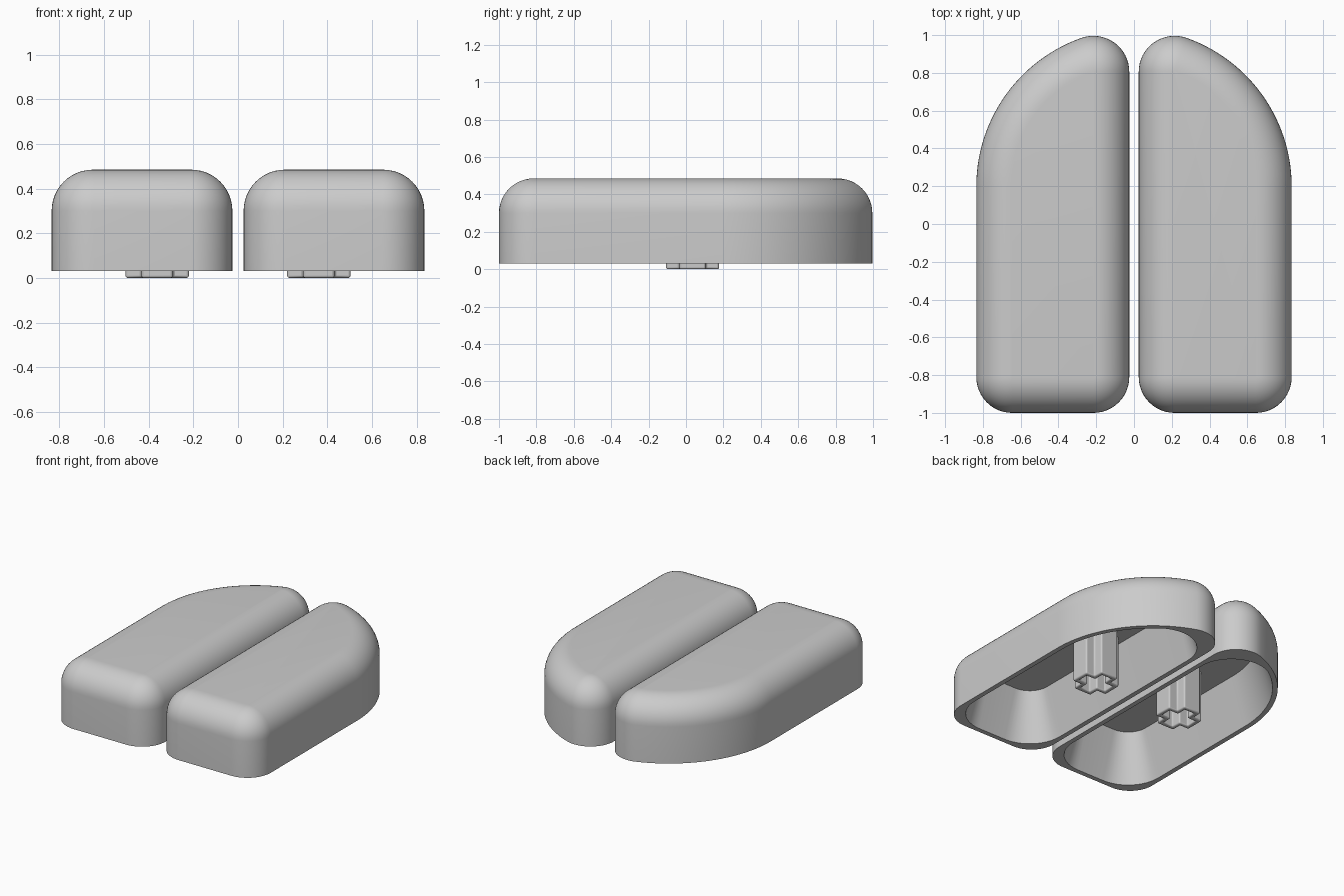
import bpy, bmesh
from math import pi, sin, cos, sqrt, atan2, radians

cube = bpy.data.objects.get("Cube")
if cube:
    bpy.data.objects.remove(cube)

grey = bpy.data.materials.new("plain grey")
grey.use_nodes = True
colour = (0.6, 0.6, 0.6, 1)
grey.diffuse_color = colour
grey.node_tree.nodes["Principled BSDF"].inputs["Base Color"].default_value = colour

INNER, OUTER, FRONT = 0.025, 0.835, -1.0
ARC_Y = 0.198          # centre height of the large back curve
CORNER, EDGE = 0.19, 0.185
BASE, TOP = 0.03, 0.485


def arc(cx, cy, r, a0, a1, n):
    return [(cx + r * cos(a0 + (a1 - a0) * i / n),
             cy + r * sin(a0 + (a1 - a0) * i / n)) for i in range(n + 1)]


def outline(d, r):
    """Cap footprint inset by d, with corner radius r."""
    x0, x1, y0 = INNER + d + r, OUTER - d - r, FRONT + d + r
    big = OUTER - d
    tip_y = ARC_Y + sqrt((big - r) ** 2 - x0 ** 2)
    meet = atan2(tip_y - ARC_Y, x0)
    return (arc(x0, y0, r, pi, 1.5 * pi, 12)
            + arc(x1, y0, r, 1.5 * pi, 2 * pi, 12)
            + arc(0, ARC_Y, big, 0, meet, 28)
            + arc(x0, tip_y, r, meet, pi, 16)[1:])


def cross(length, half, cx=0.362, cy=0.035):
    """Plus-shaped outline, one arm repeated four times."""
    pts = []
    for k in range(4):
        c, s = cos(k * pi / 2), sin(k * pi / 2)
        for x, y in ((length, -half), (length, half), (half, half)):
            pts.append((cx + x * c - y * s, cy + x * s + y * c))
    return pts


def loft(name, sections, side, bevel=0):
    """Skin a stack of matching (outline, z) sections and close both ends."""
    bm = bmesh.new()
    rings = [[bm.verts.new((side * x, y, z)) for x, y in pts] for pts, z in sections]
    for a, b in zip(rings, rings[1:]):
        for i in range(len(a)):
            j = (i + 1) % len(a)
            bm.faces.new((a[i], a[j], b[j], b[i]))
    bm.faces.new(rings[0])
    bm.faces.new(rings[-1])
    bmesh.ops.recalc_face_normals(bm, faces=bm.faces)
    mesh = bpy.data.meshes.new(name)
    bm.to_mesh(mesh)
    bm.free()
    mesh.materials.append(grey)
    mesh.shade_smooth()
    mesh.set_sharp_from_angle(angle=radians(35))
    obj = bpy.data.objects.new(name, mesh)
    bpy.context.collection.objects.link(obj)
    if bevel:
        mod = obj.modifiers.new("soft edges", "BEVEL")
        mod.width, mod.segments = bevel, 3
        mod.limit_method = "ANGLE"
    return obj


for label, side in (("left", 1), ("right", -1)):
    # Hollow cap: tapered cavity, rim, straight wall, rounded top edge
    shell = [(outline(0.14, 0.15), 0.38), (outline(0.035, 0.26), BASE),
             (outline(0, CORNER), BASE)]
    steps = 12
    for i in range(steps + 1):
        a = i / steps * pi / 2
        d = EDGE * (1 - cos(a))
        shell.append((outline(d, CORNER - d), TOP - EDGE + EDGE * sin(a)))
    loft(label + "_cap", shell, side)

    # Hollow plus-shaped mounting stem under the cap
    stem = [(cross(0.112, 0.04), 0.3), (cross(0.112, 0.04), 0),
            (cross(0.142, 0.07), 0), (cross(0.142, 0.07), 0.39)]
    loft(label + "_stem", stem, side, bevel=0.01)
